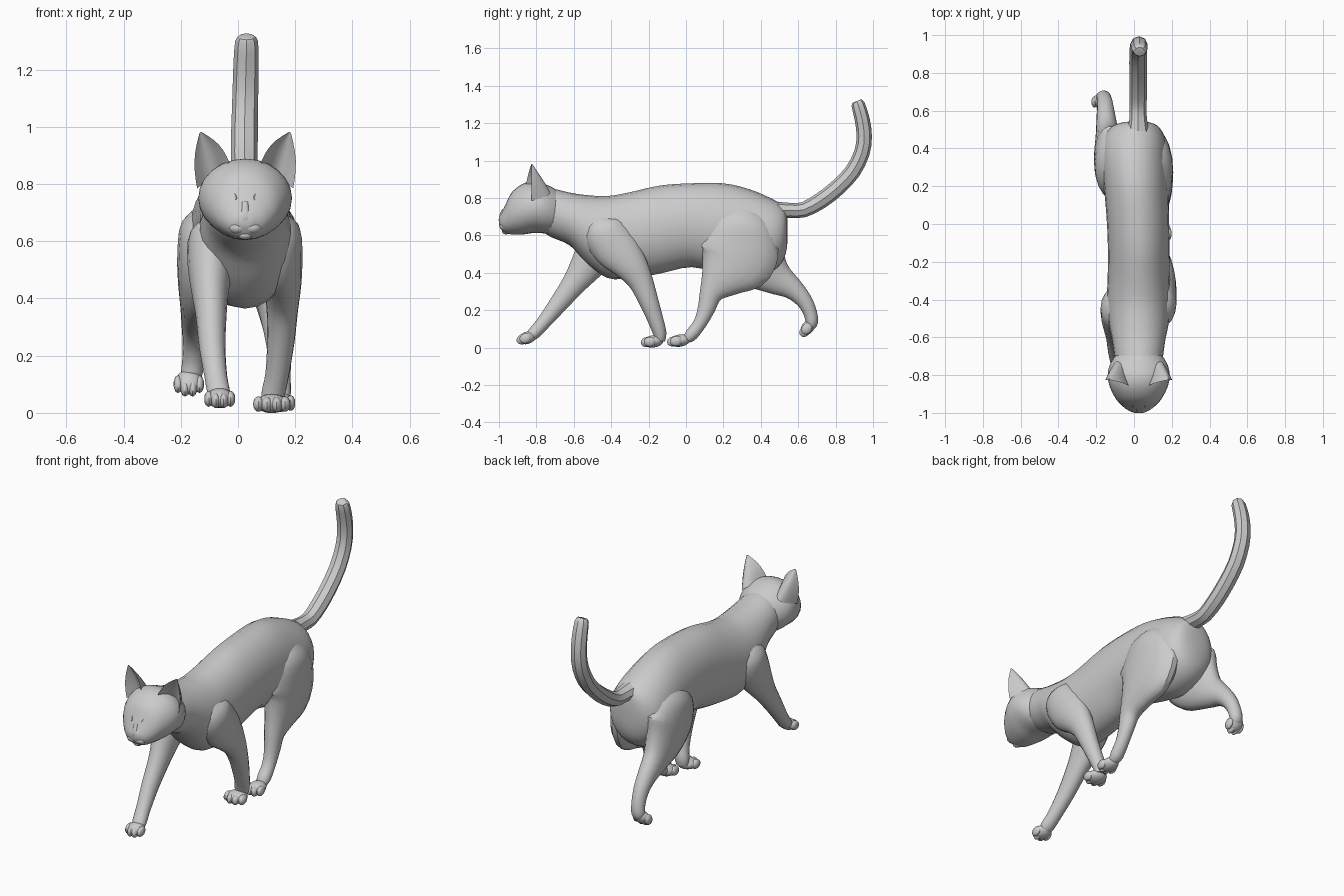
import bpy, bmesh, math
from mathutils import Vector, Matrix

if "Cube" in bpy.data.objects:
    bpy.data.objects.remove(bpy.data.objects["Cube"])

CX = 0.025  # centre line of head and torso


def finish(name, bm, angle=40):
    bmesh.ops.recalc_face_normals(bm, faces=bm.faces[:])
    me = bpy.data.meshes.new(name)
    bm.to_mesh(me)
    bm.free()
    ob = bpy.data.objects.new(name, me)
    bpy.context.collection.objects.link(ob)
    bpy.ops.object.select_all(action='DESELECT')
    ob.select_set(True)
    bpy.context.view_layer.objects.active = ob
    bpy.ops.object.shade_smooth_by_angle(angle=math.radians(angle))
    return ob


def smooth_rows(rows, n):
    """Catmull-Rom interpolation of rows of numbers."""
    out = []
    for i in range(len(rows) - 1):
        p0, p1, p2, p3 = (rows[max(0, min(len(rows) - 1, i + k))] for k in (-1, 0, 1, 2))
        for s in range(n):
            t = s / n
            out.append([b + 0.5 * t * (c - a + t * (2*a - 5*b + 4*c - d + t * (3*(b - c) + d - a)))
                        for a, b, c, d in zip(p0, p1, p2, p3)])
    return out + [list(rows[-1])]


def loft(name, rows, sides=18, steps=3, upright=False, angle=40):
    """rows: x, y, z, half width in x, half depth across the path."""
    rows = smooth_rows(rows, steps)
    bm = bmesh.new()
    rings = []
    for i, (x, y, z, rx, r) in enumerate(rows):
        a, b = rows[max(0, i - 1)], rows[min(len(rows) - 1, i + 1)]
        d = Vector((0, b[1] - a[1], b[2] - a[2])).normalized()
        up = Vector((0, 0, 1)) if upright else Vector((0, -d.z, d.y))
        ring = []
        for k in range(sides):
            t = 2 * math.pi * k / sides
            ring.append(bm.verts.new(Vector((x + rx * math.cos(t), y, z)) + up * r * math.sin(t)))
        rings.append(ring)
    for a, b in zip(rings, rings[1:]):
        for k in range(sides):
            j = (k + 1) % sides
            bm.faces.new((a[k], a[j], b[j], b[k]))
    bm.faces.new(rings[0])
    bm.faces.new(rings[-1])
    return finish(name, bm, angle)


def side_loft(name, prof):
    """prof: y, top z, bottom z, half width, centre x."""
    return loft(name, [(cx, y, (t + b) / 2, w, (t - b) / 2) for y, t, b, w, cx in prof],
                sides=24, upright=True)


def ball(bm, loc, radii, rot=Matrix(), seg=14):
    m = Matrix.Translation(loc) @ rot @ Matrix.Diagonal((*radii, 1))
    bmesh.ops.create_uvsphere(bm, u_segments=seg, v_segments=8, radius=1, matrix=m)


# Torso with neck
side_loft("body", [
    (-.80, .84, .64, .10, CX), (-.72, .85, .59, .125, CX), (-.62, .828, .545, .14, CX),
    (-.53, .815, .45, .158, CX), (-.42, .81, .372, .17, CX), (-.30, .83, .37, .165, CX),
    (-.14, .866, .395, .163, CX), (.03, .878, .43, .165, .02), (.20, .878, .39, .17, .01),
    (.34, .846, .37, .175, 0), (.45, .80, .40, .165, 0), (.51, .765, .45, .13, .005),
    (.535, .73, .51, .085, .01), (.543, .67, .57, .03, .015)])

# Head
side_loft("head", [
    (-1.0, .695, .655, .024, CX), (-.985, .722, .628, .058, CX), (-.965, .765, .611, .085, CX),
    (-.93, .832, .605, .118, CX), (-.87, .877, .605, .15, CX), (-.81, .889, .613, .164, CX),
    (-.75, .872, .61, .155, CX), (-.69, .842, .61, .12, CX), (-.64, .80, .64, .08, CX)])


# Ears: hollow crescent shells
def ear(name, s):
    outer = Vector((CX + s * .168, -.825, .785))
    inner = Vector((CX + s * .055, -.855, .875))
    tip = Vector((CX + s * .158, -.825, .985))
    bm = bmesh.new()
    rows, n = [], 8
    for i in range(7):
        t = i / 6 * .97
        bow = math.sin(math.pi * t) * .014
        a = outer.lerp(tip, t) + Vector((s * bow, 0, 0))
        b = inner.lerp(tip, t) + Vector((-s * bow, 0, bow * .6))
        pts = []
        for depth, order in ((.115, range(n + 1)), (.075, range(n - 1, 0, -1))):
            for k in order:
                u = k / n
                pts.append(bm.verts.new(a.lerp(b, u) + Vector((0, depth * (1 - t) * math.sin(math.pi * u), 0))))
        rows.append(pts)
    for p, q in zip(rows, rows[1:]):
        for k in range(len(p)):
            j = (k + 1) % len(p)
            bm.faces.new((p[k], p[j], q[j], q[k]))
    bm.faces.new(rows[-1])
    finish(name, bm, 50)


# Eyes: almond ball inside a raised lid rim
def eye(name, s):
    rot = Matrix.Rotation(s * .62, 4, 'Z') @ Matrix.Rotation(-s * .18, 4, 'Y') @ Matrix.Rotation(-.35, 4, 'X')
    loc = Vector((CX + s * .064, -.939, .754))
    bm = bmesh.new()
    ball(bm, loc, (.040, .014, .021), rot)
    n, m = 20, 6
    grid = []
    for i in range(n):
        t = 2 * math.pi * i / n
        c = Vector((.043 * math.cos(t), -.004, .024 * math.sin(t) * abs(math.sin(t)) ** .3))
        out = Vector((math.cos(t), 0, math.sin(t)))
        grid.append([bm.verts.new(loc + rot.to_3x3() @ (c + .005 * (out * math.cos(v) + Vector((0, math.sin(v), 0)))))
                     for v in (2 * math.pi * k / m for k in range(m))])
    for i in range(n):
        p, q = grid[i], grid[(i + 1) % n]
        for k in range(m):
            bm.faces.new((p[k], p[(k + 1) % m], q[(k + 1) % m], q[k]))
    finish(name, bm)


for side, s in (("left", 1), ("right", -1)):
    ear(side + "_ear", s)
    eye(side + "_eye", s)

# Muzzle: whisker pads, chin and nose
bm = bmesh.new()
for s in (-1, 1):
    ball(bm, (CX + s * .025, -.972, .648), (.033, .025, .023))
ball(bm, (CX, -.962, .622), (.026, .022, .017))
finish("muzzle", bm)
loft("nose", [(CX, -.972, .735, .012, .012), (CX, -.985, .705, .015, .013),
              (CX, -.990, .68, .020, .012), (CX, -.987, .660, .006, .008)], sides=10)

# Tail: eight-sided tube
loft("tail", [
    (.022, .49, .735, .058, .045), (.022, .56, .733, .046, .040), (.022, .63, .737, .045, .041),
    (.022, .72, .785, .047, .044), (.022, .81, .855, .047, .044), (.022, .89, .94, .047, .043),
    (.024, .94, 1.04, .046, .042), (.026, .953, 1.13, .045, .041), (.028, .942, 1.22, .044, .040),
    (.030, .92, 1.30, .040, .036), (.030, .914, 1.318, .026, .024)], sides=8, steps=2, angle=30)


# Paws: pad plus four toes
def paw(name, x, heel, toe, w):
    d = Vector((0, toe[0] - heel[0], toe[1] - heel[1]))
    rot = Matrix.Rotation(math.atan2(-d.z, -d.y), 4, 'X')
    end, mid = Vector((x, *toe)), Vector((x, *heel)) + d / 2
    bm = bmesh.new()
    ball(bm, mid, (w * .9, d.length / 2 + .024, .033), rot)
    for u, back in ((-.72, .016), (-.26, 0), (.26, 0), (.72, .016)):
        ball(bm, end + Vector((u * w, 0, 0)) - d.normalized() * back, (w * .31, .034, .027), rot, 10)
    finish(name, bm)


# Legs in a walking pose
loft("front_left_leg", [
    (.12, -.47, .70, .04, .05), (.135, -.45, .64, .082, .11), (.145, -.38, .54, .080, .125),
    (.155, -.30, .445, .066, .095), (.155, -.245, .36, .055, .069), (.15, -.20, .25, .048, .053),
    (.138, -.16, .14, .042, .042), (.125, -.14, .075, .042, .036), (.12, -.14, .035, .035, .028)])
paw("front_left_paw", .118, (-.145, .036), (-.208, .029), .064)

loft("front_right_leg", [
    (-.05, -.41, .70, .04, .05), (-.082, -.43, .63, .085, .11), (-.095, -.47, .53, .082, .115),
    (-.098, -.535, .43, .066, .09), (-.094, -.60, .34, .054, .066), (-.09, -.685, .23, .046, .05),
    (-.078, -.765, .13, .040, .038), (-.068, -.815, .075, .040, .034), (-.065, -.84, .055, .03, .025)])
paw("front_right_paw", -.064, (-.825, .06), (-.873, .044), .053)

loft("back_left_leg", [
    (.08, .30, .76, .05, .06), (.105, .295, .68, .092, .16), (.115, .28, .56, .092, .22),
    (.125, .255, .46, .082, .215), (.135, .195, .375, .068, .135), (.14, .135, .29, .052, .066),
    (.145, .11, .21, .042, .048), (.147, .075, .13, .037, .036), (.147, .03, .07, .038, .035),
    (.147, .005, .045, .03, .025)])
paw("back_left_paw", .147, (.0, .042), (-.068, .032), .052)

loft("back_right_leg", [
    (-.06, .30, .74, .05, .06), (-.10, .31, .67, .095, .15), (-.12, .33, .56, .092, .20),
    (-.13, .39, .46, .08, .165), (-.14, .48, .375, .062, .098), (-.148, .57, .315, .05, .06),
    (-.152, .632, .25, .042, .044), (-.157, .664, .185, .038, .037), (-.162, .672, .135, .038, .034),
    (-.165, .66, .11, .03, .026)])
paw("back_right_paw", -.172, (.668, .128), (.636, .088), .052)
